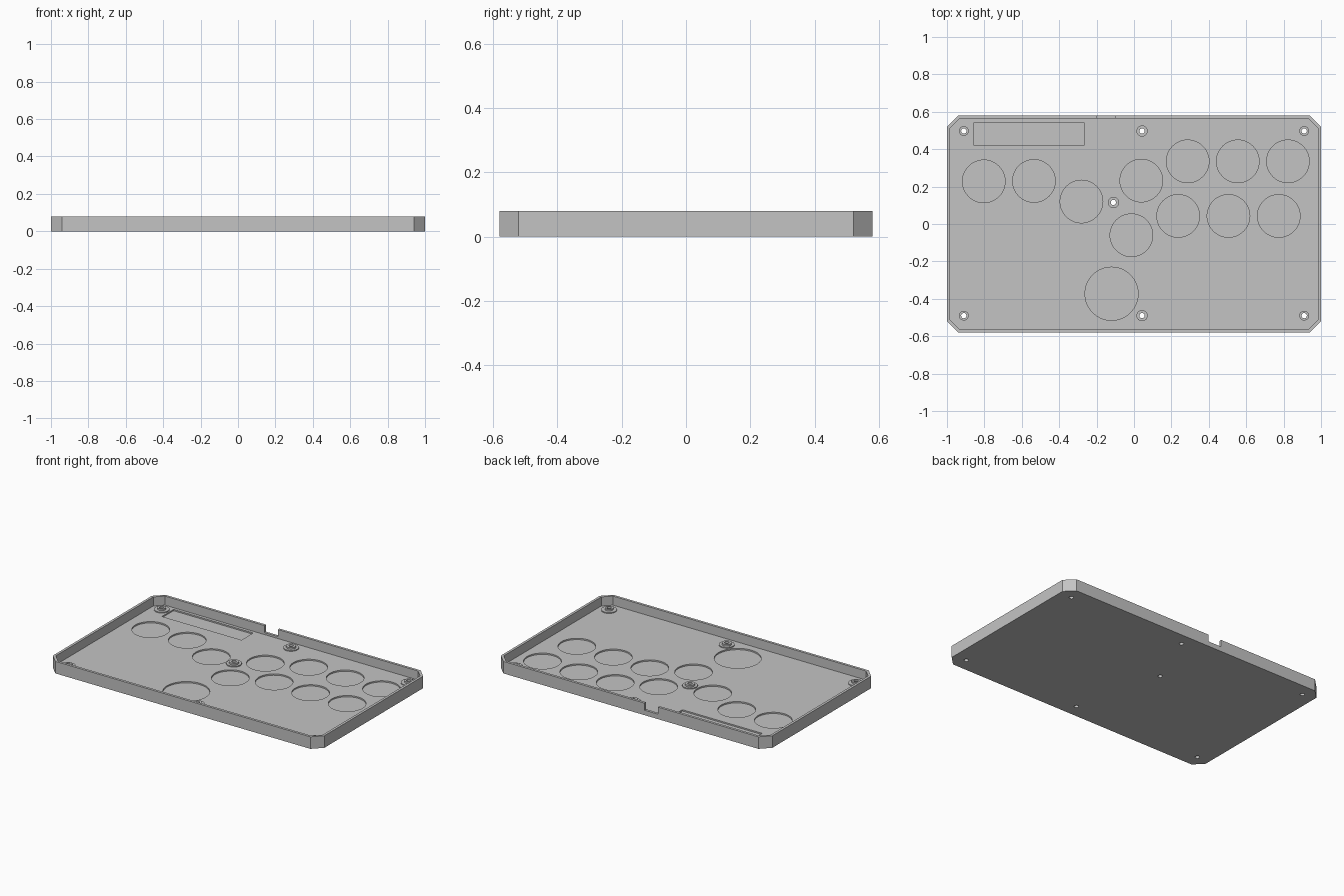
import bpy, bmesh, math

cube = bpy.data.objects.get("Cube")
if cube:
    bpy.data.objects.remove(cube, do_unlink=True)

grey = bpy.data.materials.new("plain_grey")
grey.use_nodes = True
COLOUR = (0.55, 0.55, 0.55, 1)
grey.diffuse_color = COLOUR
grey.node_tree.nodes["Principled BSDF"].inputs["Base Color"].default_value = COLOUR

FLOOR, HEIGHT, RECESS = 0.02, 0.08, 0.011
WALL = 0.017


def add_object(name, bm):
    bmesh.ops.recalc_face_normals(bm, faces=bm.faces)
    mesh = bpy.data.meshes.new(name)
    bm.to_mesh(mesh)
    bm.free()
    mesh.materials.append(grey)
    obj = bpy.data.objects.new(name, mesh)
    bpy.context.collection.objects.link(obj)
    return obj


def prism(name, outline, z0, z1):
    bm = bmesh.new()
    face = bm.faces.new([bm.verts.new((x, y, z0)) for x, y in outline])
    up = bmesh.ops.extrude_face_region(bm, geom=[face])["geom"]
    bmesh.ops.translate(bm, vec=(0, 0, z1 - z0),
                        verts=[v for v in up if isinstance(v, bmesh.types.BMVert)])
    return add_object(name, bm)


def circle(x, y, r, n=48):
    return [(x + r * math.cos(math.tau * i / n), y + r * math.sin(math.tau * i / n))
            for i in range(n)]


def box(x0, x1, y0, y1):
    return [(x0, y0), (x1, y0), (x1, y1), (x0, y1)]


def chamfered(hx, hy, c):
    return [(hx, c - hy), (hx, hy - c), (hx - c, hy), (c - hx, hy),
            (-hx, hy - c), (-hx, c - hy), (c - hx, -hy), (hx - c, -hy)]


def cut(target, cutters):
    for cutter in cutters:
        mod = target.modifiers.new("cut", "BOOLEAN")
        mod.operation, mod.solver, mod.object = "DIFFERENCE", "EXACT", cutter
    bpy.context.view_layer.update()
    result = target.evaluated_get(bpy.context.evaluated_depsgraph_get())
    mesh = bpy.data.meshes.new_from_object(result)
    target.modifiers.clear()
    target.data = mesh
    for cutter in cutters:
        bpy.data.objects.remove(cutter, do_unlink=True)


def smooth(obj):
    bpy.ops.object.select_all(action="DESELECT")
    obj.select_set(True)
    bpy.context.view_layer.objects.active = obj
    bpy.ops.object.shade_smooth_by_angle(angle=math.radians(30))


# Shallow tray with chamfered corners
tray = prism("tray", chamfered(1, 0.58, 0.06), 0, HEIGHT)
inset_chamfer = 0.06 - WALL * (2 - math.sqrt(2))
cutters = [prism("cavity", chamfered(1 - WALL, 0.58 - WALL, inset_chamfer), FLOOR, 0.2)]

# Cable notch in the back wall
cutters.append(prism("notch", box(-0.2, -0.1, 0.54, 0.7), 0.033, 0.2))

# Rectangular board recess and round button recesses
cutters.append(prism("board_recess", box(-0.855, -0.268, 0.42, 0.543), RECESS, 0.05))
buttons = [(-0.803, 0.228), (-0.535, 0.23), (-0.281, 0.12),
           (0.039, 0.232), (-0.014, -0.06)]
for i in range(3):
    buttons += [(0.287 + 0.268 * i, 0.335), (0.236 + 0.269 * i, 0.043)]
for x, y in buttons:
    cutters.append(prism("button_recess", circle(x, y, 0.114), RECESS, 0.05))
cutters.append(prism("large_recess", circle(-0.12, -0.373, 0.142, 64), RECESS, 0.05))

# Screw holes through the floor
screws = [(x, y) for x in (-0.91, 0.043, 0.91) for y in (-0.49, 0.497)] + [(-0.11, 0.115)]
HOLE = 0.014
for x, y in screws:
    cutters.append(prism("screw_hole", circle(x, y, HOLE, 32), -0.05, 0.05))
cut(tray, cutters)
smooth(tray)

# Stepped hollow bosses around the screw holes
for i, (x, y) in enumerate(screws):
    rim = 0.026 if abs(x) > 0.5 else 0.03
    profile = [(HOLE, FLOOR - 0.001), (0.047, FLOOR - 0.001), (0.047, 0.026),
               (rim, 0.026), (rim, 0.037), (HOLE, 0.037)]
    bm = bmesh.new()
    verts = [bm.verts.new((r, 0, z)) for r, z in profile]
    edges = [bm.edges.new((verts[k - 1], verts[k])) for k in range(len(verts))]
    bmesh.ops.spin(bm, geom=verts + edges, cent=(0, 0, 0), axis=(0, 0, 1),
                   angle=math.tau, steps=32)
    bmesh.ops.remove_doubles(bm, verts=bm.verts, dist=0.0001)
    boss = add_object(f"screw_boss_{i + 1}", bm)
    boss.location = (x, y, 0)
    smooth(boss)
